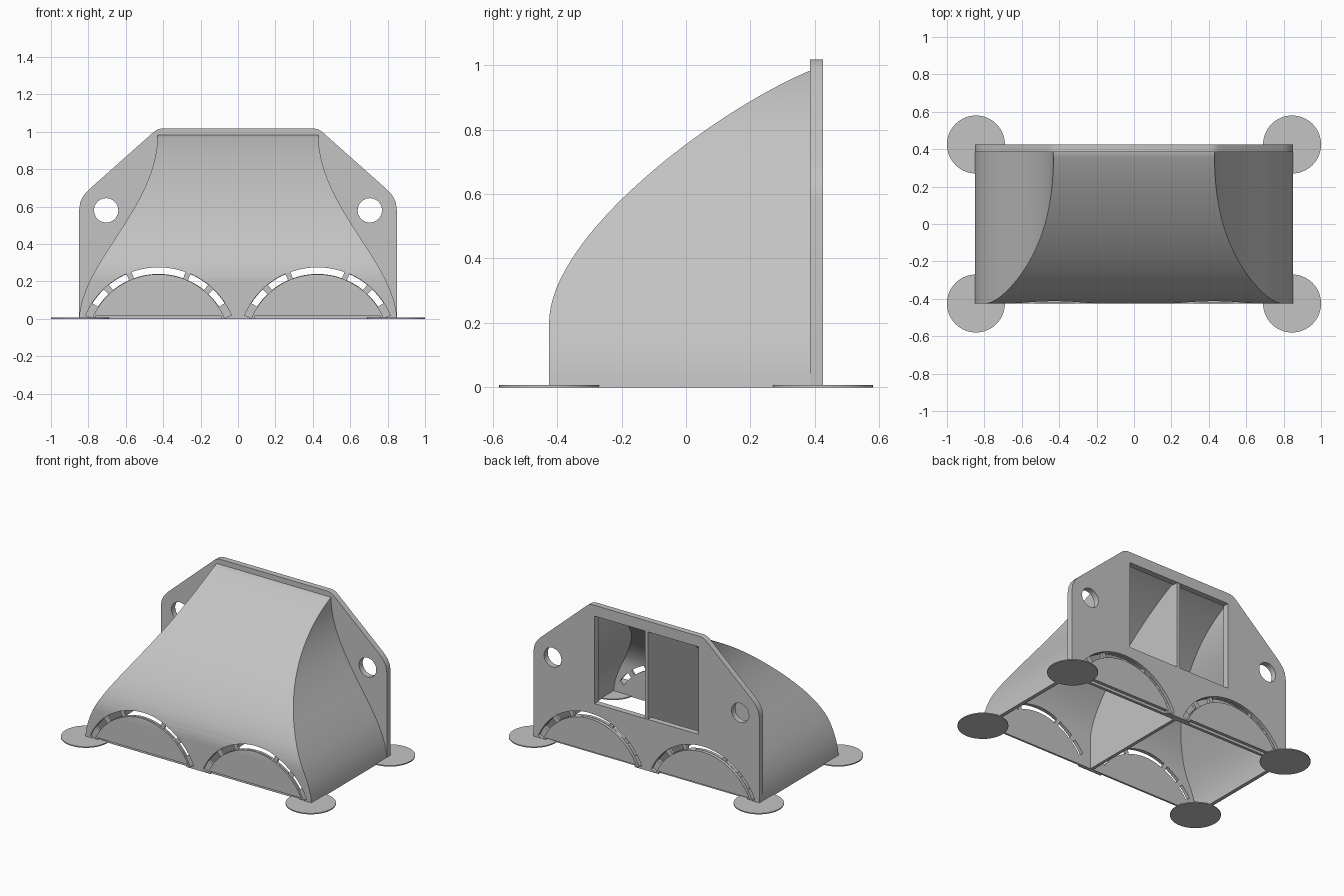
import bpy, bmesh, math
from mathutils import Vector
from mathutils.geometry import interpolate_bezier

if "Cube" in bpy.data.objects:
    bpy.data.objects.remove(bpy.data.objects["Cube"])

WALL, FRONT, PLATE_Y, BACK = 0.025, -0.425, 0.385, 0.425

grey = bpy.data.materials.new("light grey")
grey.use_nodes = True
grey.diffuse_color = (0.55, 0.55, 0.55, 1)
grey.node_tree.nodes["Principled BSDF"].inputs["Base Color"].default_value = grey.diffuse_color


def finish(name, bm):
    bmesh.ops.recalc_face_normals(bm, faces=bm.faces)
    mesh = bpy.data.meshes.new(name)
    bm.to_mesh(mesh)
    bm.free()
    mesh.materials.append(grey)
    obj = bpy.data.objects.new(name, mesh)
    bpy.context.collection.objects.link(obj)
    return obj


def loft(name, rings):
    """Closed solid through a list of equal-length rings."""
    bm = bmesh.new()
    rows = [[bm.verts.new(p) for p in ring] for ring in rings]
    n = len(rows[0])
    for a, b in zip(rows, rows[1:]):
        for i in range(n):
            j = (i + 1) % n
            bm.faces.new((a[i], a[j], b[j], b[i]))
    bm.faces.new(rows[0])
    bm.faces.new(rows[-1])
    return finish(name, bm)


def prism_y(name, pts, y0, y1):
    return loft(name, [[(x, y, z) for x, z in pts] for y in (y0, y1)])


def box(x0, x1, y0, y1, z0, z1):
    return prism_y("cutter", [(x0, z0), (x1, z0), (x1, z1), (x0, z1)], y0, y1)


def cut(target, cutter):
    mod = target.modifiers.new("cut", "BOOLEAN")
    mod.operation = "DIFFERENCE"
    mod.solver = "EXACT"
    mod.object = cutter
    bpy.context.view_layer.objects.active = target
    bpy.ops.object.modifier_apply(modifier=mod.name)
    bpy.data.objects.remove(cutter)


def bezier(*pts, n=33):
    return [Vector((p[0], p[1])) for p in
            interpolate_bezier(*[Vector((a, b, 0)) for a, b in pts], n)]


def lookup(curve, z):
    """Horizontal coordinate of a rising curve at height z."""
    if z <= curve[0].y:
        return curve[0].x
    for a, b in zip(curve, curve[1:]):
        if z <= b.y:
            return a.x + (b.x - a.x) * (z - a.y) / (b.y - a.y)
    return curve[-1].x


def offset(curve, d):
    """Shift a curve to its right side by d."""
    out = []
    for i, p in enumerate(curve):
        t = (curve[min(i + 1, len(curve) - 1)] - curve[max(i - 1, 0)]).normalized()
        out.append(p + Vector((t.y, -t.x)) * d)
    return out


# Hood curves: half width against height, and front depth against height
width = bezier((0.85, 0), (0.84, 0.3), (0.43, 0.6), (0.43, 0.983))
slope = bezier((FRONT, 0.2), (FRONT, 0.47), (0.08, 0.855), (PLATE_Y, 0.983))
inner_width = offset(width, -WALL)
inner_slope = offset(slope, WALL)


def hood_solid(name, wid, slp, bottom, back):
    heights = [bottom, 0, 0.05, 0.1, 0.15] if bottom < 0 else [0, 0.05, 0.1, 0.15]
    rings = []
    for z in heights + [p.y for p in slp]:
        w, f = lookup(wid, z), lookup(slp, z)
        rings.append([(-w, f, z), (w, f, z), (w, back, z), (-w, back, z)])
    return loft(name, rings)


def interior(back):
    return hood_solid("cutter", inner_width, inner_slope, -0.03, back)


# Hood shell, open below and behind
hood = hood_solid("hood", width, slope, 0, PLATE_Y + 0.01)
cut(hood, interior(BACK - 0.005))

# Back plate with sloped shoulders, window and two screw holes
half = [(0.85, 0), (0.85, 0.58), (0.843, 0.625), (0.825, 0.66), (0.795, 0.693),
        (0.455, 0.995), (0.435, 1.01), (0.41, 1.018)]
plate = prism_y("back_plate", half + [(-x, z) for x, z in reversed(half)], PLATE_Y, BACK)
cut(plate, box(-0.39, 0.39, 0.3, 0.5, 0.35, 0.945))
for side in (-1, 1):
    circle = [(side * 0.705 + 0.065 * math.cos(i * math.tau / 40),
               0.58 + 0.065 * math.sin(i * math.tau / 40)) for i in range(40)]
    cut(plate, prism_y("cutter", circle, 0.3, 0.5))


def arc_band(cx, r0, r1, a0, a1, y0, y1):
    """Ring segment; angles in degrees from straight up."""
    n = max(4, round((a1 - a0) / 3))
    angles = [math.radians(a0 + (a1 - a0) * i / n) for i in range(n + 1)]
    pts = [(r1, a) for a in angles] + [(r0, a) for a in reversed(angles)]
    return prism_y("cutter", [(cx + r * math.sin(a), r * math.cos(a) - 0.146)
                              for r, a in pts], y0, y1)


# Knock-out arches: shallow groove, through slots and a bottom notch
slots = [(-57, -44), (-39, -24), (-20, 20), (24, 39), (44, 57)]
for part, outer, groove, through in ((hood, FRONT - 0.03, FRONT + 0.012, -0.36),
                                     (plate, BACK + 0.03, BACK - 0.02, 0.36)):
    for cx in (-0.425, 0.425):
        cut(part, arc_band(cx, 0.384, 0.423, -67, 67, outer, groove))
        for a0, a1 in slots:
            cut(part, arc_band(cx, 0.386, 0.421, a0, a1, outer, through))
        cut(part, box(cx - 0.335, cx + 0.335, outer, groove, -0.02, 0.018))

# Divider between the two chambers
edge = [(FRONT + 0.01, 0)] + [(p.x, p.y) for p in offset(slope, 0.01)]
edge += [(BACK - 0.003, edge[-1][1]), (BACK - 0.003, 0)]
divider = loft("divider", [[(x, y, z) for y, z in edge] for x in (-0.011, 0.011)])

# Round feet at the corners, kept clear of the chambers
feet = []
for sx in (-1, 1):
    for sy in (-1, 1):
        rim = [(sx * 0.845 + 0.155 * math.cos(i * math.tau / 64),
                sy * 0.425 + 0.155 * math.sin(i * math.tau / 64)) for i in range(64)]
        foot = loft(("back" if sy > 0 else "front") + ("_left" if sx > 0 else "_right") + "_foot",
                    [[(x, y, z) for x, y in rim] for z in (0, 0.007)])
        cut(foot, interior(PLATE_Y))
        feet.append(foot)

# Smooth the curved faces, keep edges sharp
bpy.ops.object.select_all(action="DESELECT")
for obj in [hood, plate, divider] + feet:
    obj.select_set(True)
bpy.context.view_layer.objects.active = hood
bpy.ops.object.shade_smooth_by_angle(angle=math.radians(30))
